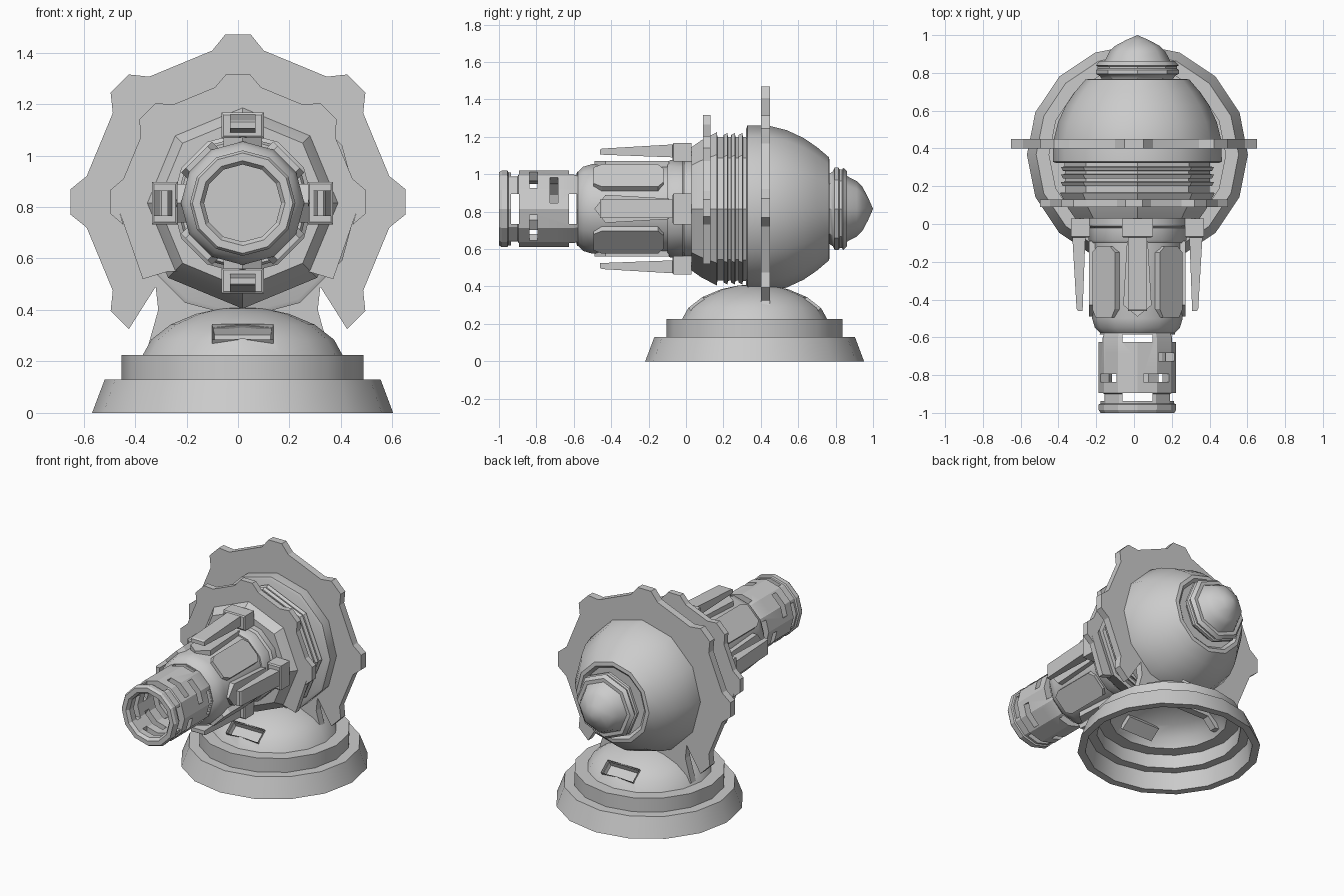
import bpy, bmesh
from math import sin, cos, pi, radians
from mathutils import Matrix, Vector

if "Cube" in bpy.data.objects:
    bpy.data.objects.remove(bpy.data.objects["Cube"])

CX, CZ, BY = 0.018, 0.815, 0.367   # barrel axis and base centre
AXIS = Matrix.Translation((CX, 0, CZ)) @ Matrix.Rotation(-pi / 2, 4, 'X')  # local z -> +y


def finish(name, bm, smooth=35, matrix=None):
    if matrix:
        bm.transform(matrix)
    bmesh.ops.recalc_face_normals(bm, faces=bm.faces)
    me = bpy.data.meshes.new(name)
    bm.to_mesh(me)
    bm.free()
    ob = bpy.data.objects.new(name, me)
    bpy.context.collection.objects.link(ob)
    if smooth:
        bpy.ops.object.select_all(action='DESELECT')
        ob.select_set(True)
        bpy.context.view_layer.objects.active = ob
        bpy.ops.object.shade_smooth_by_angle(angle=radians(smooth))
    return ob


def lathe(name, profile, sides, matrix, loop=False, smooth=35):
    """Revolve (radius, height) points around local z."""
    bm = bmesh.new()
    rings = []
    for r, h in profile:
        if r < 1e-5:
            rings.append([bm.verts.new((0, 0, h))] * sides)
        else:
            rings.append([bm.verts.new((r * cos(2 * pi * i / sides), r * sin(2 * pi * i / sides), h))
                          for i in range(sides)])
    pairs = list(zip(rings, rings[1:])) + ([(rings[-1], rings[0])] if loop else [])
    for a, b in pairs:
        for i in range(sides):
            j = (i + 1) % sides
            quad = list(dict.fromkeys((a[i], a[j], b[j], b[i])))
            if len(quad) > 2:
                bm.faces.new(quad)
    return finish(name, bm, smooth, matrix)


def prism(name, pts, depth, matrix=None):
    """Extrude a polygon of 3D points along a vector."""
    bm = bmesh.new()
    f = bm.faces.new([bm.verts.new(p) for p in pts])
    ext = bmesh.ops.extrude_face_region(bm, geom=[f], use_keep_orig=True)
    bmesh.ops.translate(bm, vec=Vector(depth), verts=[v for v in ext['geom'] if isinstance(v, bmesh.types.BMVert)])
    return finish(name, bm, 0, matrix)


def box(name, size, matrix, recess=None):
    bm = bmesh.new()
    bmesh.ops.create_cube(bm, size=1)
    bmesh.ops.scale(bm, vec=size, verts=bm.verts)
    if recess:
        face = max(bm.faces, key=lambda f: f.calc_center_median().z)
        bmesh.ops.inset_region(bm, faces=[face], thickness=recess[0])
        bmesh.ops.translate(bm, vec=(0, 0, -recess[1]), verts=face.verts)
    return finish(name, bm, 0, matrix)


def cut(target, size, matrix):
    """Subtract a box from the target."""
    cutter = box("cutter", size, matrix)
    cutter.hide_render = True
    mod = target.modifiers.new("cut", 'BOOLEAN')
    mod.operation, mod.solver, mod.object = 'DIFFERENCE', 'EXACT', cutter
    bpy.context.view_layer.objects.active = target
    bpy.ops.object.modifier_apply(modifier=mod.name)
    bpy.data.objects.remove(cutter)


def teeth(angles, r_root, r_tip, w_root, w_tip):
    pts = []
    for a in angles:
        c, s = cos(radians(a)), sin(radians(a))
        for r, t in ((r_root, -w_root), (r_tip, -w_tip), (r_tip, w_tip), (r_root, w_root)):
            pts.append((r * c - t * s, 0.82 + r * s + t * c))
    return pts


def turn(deg):
    """Rotation about the barrel axis; 0 is the top side."""
    return Matrix.Translation((CX, 0, CZ)) @ Matrix.Rotation(radians(deg), 4, 'Y')


# stepped base and dome, a thin shell open underneath
base = lathe("base", [(0, .40), (.09, .393), (.18, .373), (.275, .332), (.345, .278), (.375, .215), (.46, .215),
                      (.46, .12), (.52, .12), (.535, 0), (.585, 0), (.536, .13), (.47, .13), (.47, .225),
                      (.388, .225), (.355, .285), (.28, .343), (.18, .385), (.09, .405), (0, .412)],
             16, Matrix.Translation((CX, BY, 0)))

# recessed vents sunk into the front and back of the dome
for side, name in ((0, "front_vent"), (pi, "back_vent")):
    m = (Matrix.Translation((CX, BY, 0)) @ Matrix.Rotation(side, 4, 'Z')
         @ Matrix.Translation((0, -.311, .309)) @ Matrix.Rotation(radians(38), 4, 'X'))
    cut(base, (.225, .085, .06), m)
    box(name, (.24, .095, .06), m @ Matrix.Translation((0, 0, -.022)), (.016, .045))

# large toothed plate with its neck
outline = teeth(range(-45, 226, 45), .588, .65, .1, .05)[1:-1]
outline += [(-.32, .49), (-.31, .40), (-.355, .24), (-.30, .235), (-.24, .30),
            (.24, .30), (.30, .235), (.355, .24), (.31, .40), (.32, .49)]
prism("large_toothed_plate", [(x, .40, z) for x, z in outline], (0, .05, 0))

# small toothed plate, open at the bottom
outline = teeth(range(0, 181, 45), .445, .497, .09, .045)
outline += [(-.46, .78), (-.37, .52), (-.27, .55), (.27, .55), (.37, .52), (.46, .78)]
prism("small_toothed_plate", [(x, .09, z) for x, z in outline], (0, .04, 0))

# octagonal ribbed housing
profile = [(0, .03), (.33, .03), (.365, .08), (.41, .165), (.383, .168)]
for y in (.20, .24, .28):
    profile += [(.383, y), (.395, y + .002), (.405, y + .022), (.385, y + .024)]
lathe("ribbed_housing", profile + [(.385, .34), (0, .34)], 8, AXIS)

# rounded rear shell, rear ring and cap
lathe("rear_shell", [(0, .322), (.43, .322), (.447, .33), (.445, .44), (.42, .54), (.378, .63),
                     (.33, .70), (.275, .765), (.25, .768), (.23, .75), (0, .75)], 12, AXIS)
lathe("rear_ring", [(.17, .74), (.19, .77), (.20, .785), (.22, .795), (.22, .815), (.21, .822),
                    (.21, .835), (.22, .84), (.20, .862), (.165, .862), (0, .862)], 8, AXIS)
lathe("rear_cap", [(.18, .855), (.170, .87), (.148, .913), (.12, .942), (.06, .974), (0, 1.0)], 8, AXIS, smooth=50)

# barrel body and collar
lathe("barrel_body", [(0, -.585), (.19, -.585), (.20, -.575), (.225, -.55), (.24, -.50), (.24, -.09), (0, -.09)],
      12, AXIS)
lathe("barrel_collar", [(0, -.10), (.25, -.10), (.26, -.085), (.26, -.02), (.275, -.01), (.275, .05), (0, .05)],
      12, AXIS)

# hollow muzzle with staggered slots
muzzle = lathe("muzzle", [(.15, -.57), (.15, -.98), (.165, -1.0), (.195, -1.0), (.205, -.985), (.205, -.955),
                          (.195, -.95), (.195, -.90), (.205, -.895), (.205, -.60), (.195, -.57)], 12, AXIS, True, 20)
for y, offset in ((-.915, 0), (-.815, 33), (-.705, 57), (-.605, 0)):
    for a in (0, 90):
        cut(muzzle, (.16, .042, .6), turn(offset + a) @ Matrix.Translation((0, y, 0)))

for i, side in enumerate(("top", "right", "bottom", "left")):
    # clamp block, recessed on its front, and tapered finger
    box(side + "_clamp", (.165, .10, .095), turn(90 * i) @ Matrix.Translation((0, -.018, .302))
        @ Matrix.Rotation(pi / 2, 4, 'X') @ Matrix.Scale(1, 4), (.012, -.006))
    prism(side + "_finger", [(-.05, -.06, .275), (-.05, -.06, .345), (-.05, -.45, .322), (-.05, -.46, .315),
                             (-.05, -.46, .29)], (.10, 0, 0), turn(90 * i))
    # pointed panel under the finger
    prism(side + "_panel", [(-.055, -.09, .2), (.055, -.09, .2), (.075, -.43, .2), (0, -.49, .2),
                            (-.075, -.43, .2)], (0, 0, .055), turn(90 * i))
    # chamfered armour panel between fingers
    prism(side + "_corner_panel", [(-.085, -.15, .2), (-.05, -.12, .2), (.05, -.12, .2), (.085, -.15, .2),
                                   (.085, -.45, .2), (.06, -.495, .2), (-.06, -.495, .2),
                                   (-.085, -.45, .2)], (0, 0, .053), turn(90 * i + 45))
